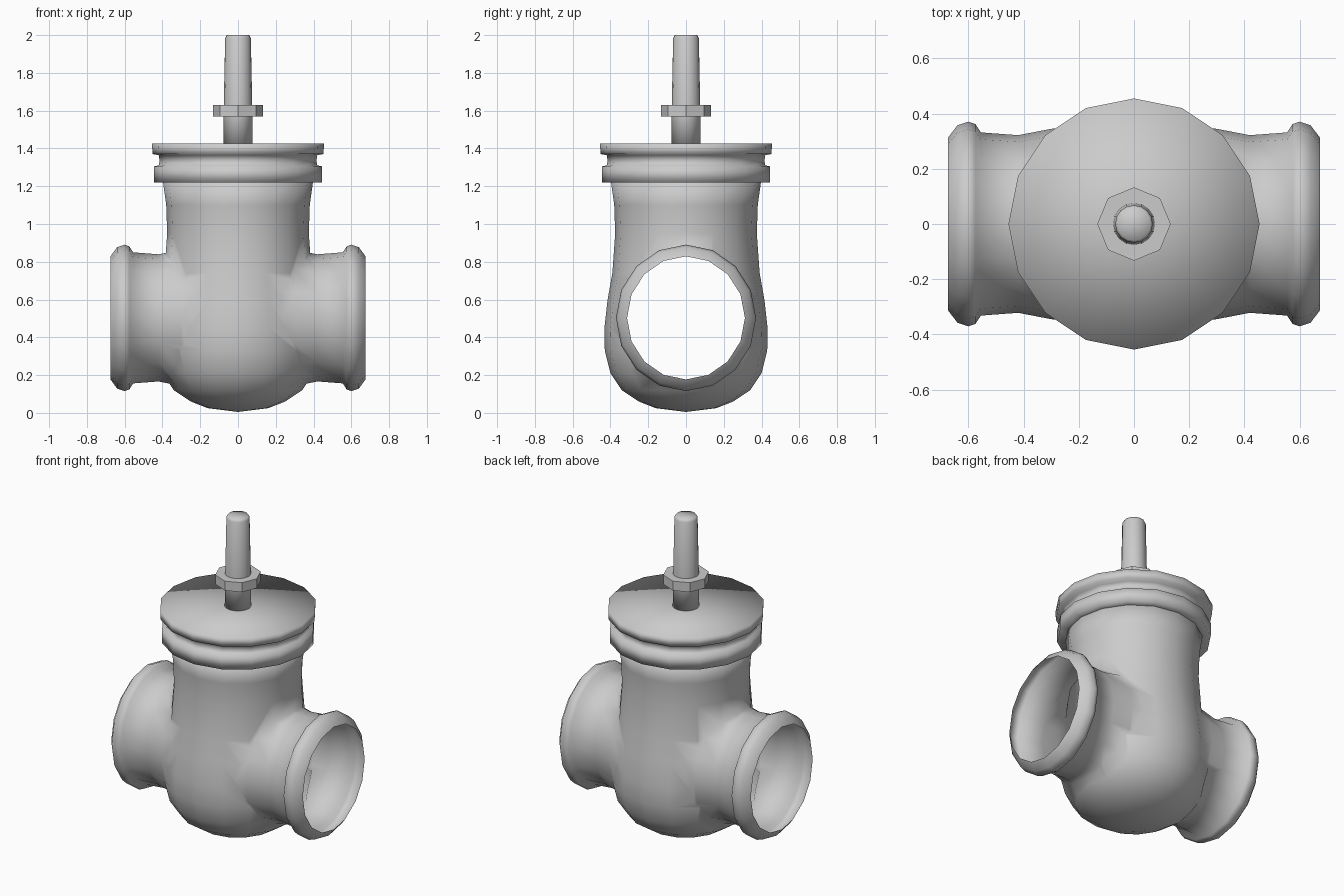
import bpy, bmesh, math
from mathutils import Matrix

if "Cube" in bpy.data.objects:
    bpy.data.objects.remove(bpy.data.objects["Cube"])

metal = bpy.data.materials.new("light grey metal")
metal.use_nodes = True
GREY = (0.6, 0.6, 0.6, 1)
metal.diffuse_color = GREY
metal.node_tree.nodes["Principled BSDF"].inputs["Base Color"].default_value = GREY


def lathe(name, profile, sides, smooth=True, matrix=None):
    """Closed solid turned around z from (radius, height) points, bottom to top."""
    bm = bmesh.new()
    rings = []
    for r, z in profile:
        if r == 0:
            rings.append([bm.verts.new((0, 0, z))])
        else:
            angles = [2 * math.pi * i / sides for i in range(sides)]
            rings.append([bm.verts.new((r * math.cos(a), r * math.sin(a), z)) for a in angles])
    for low, high in zip(rings, rings[1:]):
        for i in range(sides):
            j = (i + 1) % sides
            quad = [low[i % len(low)], low[j % len(low)], high[j % len(high)], high[i % len(high)]]
            bm.faces.new(list(dict.fromkeys(quad)))
    for ring, flip in ((rings[0], True), (rings[-1], False)):
        if len(ring) > 1:
            bm.faces.new(ring[::-1] if flip else ring)
    if matrix:
        bm.transform(matrix)
    bmesh.ops.recalc_face_normals(bm, faces=bm.faces)
    for f in bm.faces:
        f.smooth = smooth
    mesh = bpy.data.meshes.new(name)
    bm.to_mesh(mesh)
    bm.free()
    mesh.materials.append(metal)
    obj = bpy.data.objects.new(name, mesh)
    bpy.context.collection.objects.link(obj)
    return obj


# Rounded valve body with its neck
body = lathe("valve_body", [
    (0, 0.005), (0.16, 0.025), (0.25, 0.06), (0.34, 0.12), (0.40, 0.21), (0.43, 0.33),
    (0.432, 0.45), (0.415, 0.6), (0.39, 0.74), (0.375, 0.95), (0.38, 1.1), (0.398, 1.23)], 16)

# Horizontal pipe with a rounded collar at each end, slightly taller than wide
half = [(0.355, 0.2), (0.345, 0.3), (0.322, 0.42), (0.332, 0.555), (0.362, 0.575),
        (0.371, 0.60), (0.358, 0.64), (0.312, 0.675)]
pipe_profile = [(r, -x) for r, x in reversed(half)] + half
along_x = (Matrix.Translation((0, 0, 0.503)) @ Matrix.Diagonal((1, 1, 1.045, 1))
           @ Matrix.Rotation(math.pi / 2, 4, 'Y'))
pipe = lathe("pipe", pipe_profile, 16, matrix=along_x)

# Join the pipe to the body as one skin
join = body.modifiers.new("join", 'BOOLEAN')
join.operation = 'UNION'
join.solver = 'EXACT'
join.object = pipe
bpy.context.view_layer.objects.active = body
bpy.ops.object.modifier_apply(modifier=join.name)
bpy.data.objects.remove(pipe)

# Open both pipe ends and soften the seam
bm = bmesh.new()
bm.from_mesh(body.data)
bmesh.ops.remove_doubles(bm, verts=bm.verts, dist=0.012)
ends = [f for f in bm.faces if abs(f.normal.x) > 0.99 and abs(f.calc_center_median().x) > 0.67]
bmesh.ops.delete(bm, geom=ends, context='FACES')
for f in bm.faces:
    f.smooth = True
bm.to_mesh(body.data)
bm.free()

# Bonnet: two rounded flanges with a groove between them
lathe("bonnet_flanges", [
    (0.38, 1.22), (0.445, 1.22), (0.445, 1.305), (0.42, 1.31), (0.415, 1.335),
    (0.42, 1.365), (0.453, 1.37), (0.455, 1.425), (0, 1.425)], 16)

# Stem and its nut
lathe("stem", [(0.078, 1.42), (0.076, 1.6), (0.068, 1.985), (0.06, 2.0), (0, 2.0)], 16)
lathe("stem_nut", [(0.133, 1.57), (0.133, 1.63)], 8, smooth=False)
